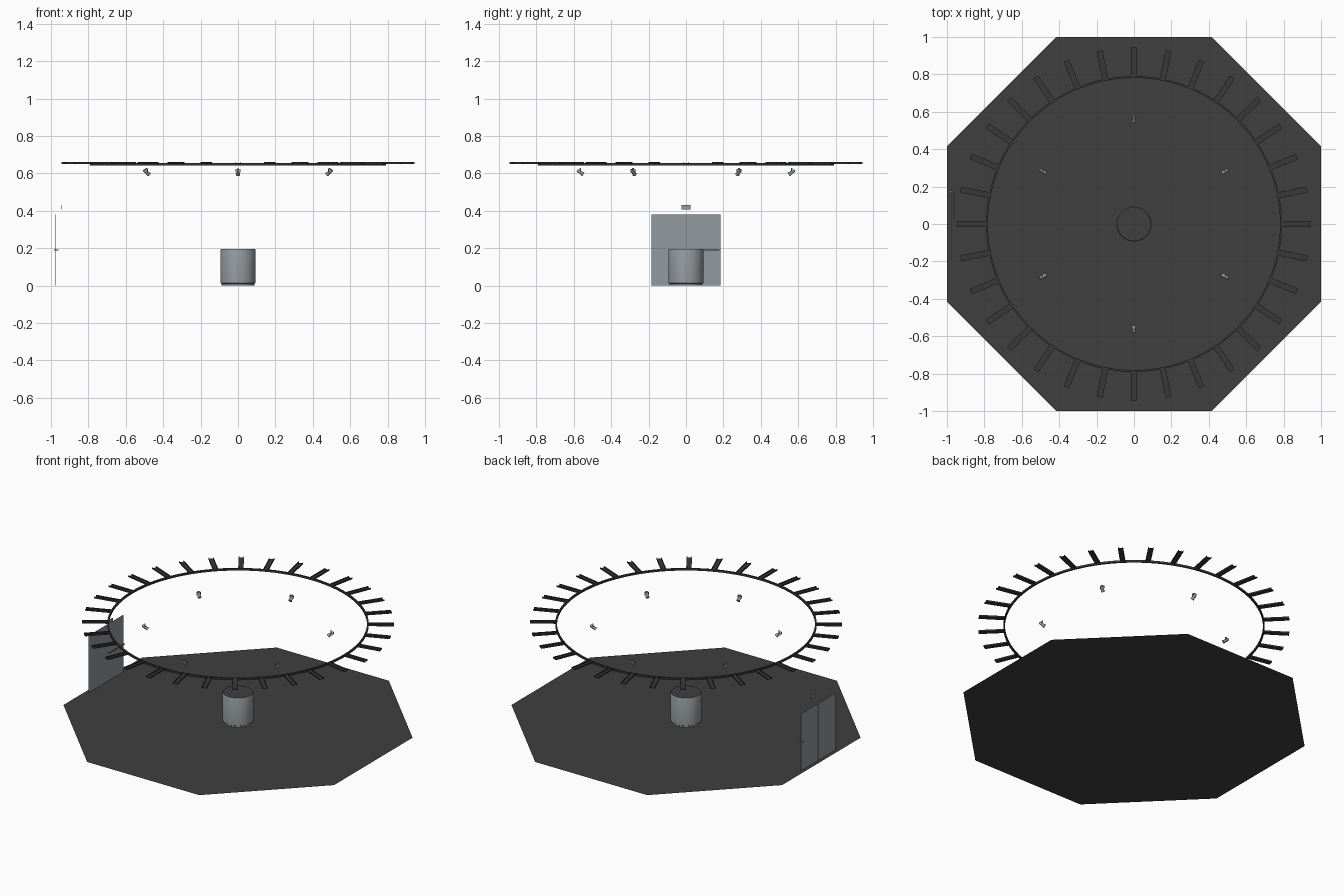
import bpy, bmesh, math
from mathutils import Matrix, Vector

if "Cube" in bpy.data.objects:
    bpy.data.objects.remove(bpy.data.objects["Cube"])


def material(name, rgb):
    m = bpy.data.materials.new(name)
    m.diffuse_color = (*rgb, 1)
    m.use_nodes = True
    m.node_tree.nodes["Principled BSDF"].inputs["Base Color"].default_value = m.diffuse_color
    return m


CHARCOAL = material("charcoal", (0.05, 0.05, 0.05))
BLACK = material("truss_black", (0.04, 0.04, 0.04))
STEEL = material("steel_grey", (0.29, 0.32, 0.34))


def finish(name, bm, mats, smooth=False):
    mesh = bpy.data.meshes.new(name)
    bm.to_mesh(mesh)
    bm.free()
    for m in mats:
        mesh.materials.append(m)
    ob = bpy.data.objects.new(name, mesh)
    bpy.context.collection.objects.link(ob)
    if smooth:
        bpy.context.view_layer.objects.active = ob
        ob.select_set(True)
        bpy.ops.object.shade_smooth_by_angle(angle=math.radians(35))
        ob.select_set(False)
    return ob


def box(bm, lo, hi, mat=Matrix()):
    lo, hi = Vector(lo), Vector(hi)
    m = mat @ Matrix.Translation((lo + hi) / 2) @ Matrix.Diagonal((*(hi - lo), 1))
    bmesh.ops.create_cube(bm, size=1, matrix=m)


def lathe(bm, profile, n, mat=Matrix()):
    """Revolve (radius, height) points round z and cap both ends."""
    rings = [[bm.verts.new(mat @ Vector((r * math.cos(2 * math.pi * i / n),
                                         r * math.sin(2 * math.pi * i / n), z)))
              for i in range(n)] for r, z in profile]
    for a, b in zip(rings, rings[1:]):
        for i in range(n):
            j = (i + 1) % n
            bm.faces.new((a[i], a[j], b[j], b[i]))
    bm.faces.new(rings[0][::-1])
    return bm.faces.new(rings[-1])


# Octagonal floor, a single flat sheet
bm = bmesh.new()
r = 1 / math.cos(math.pi / 8)
bm.faces.new([bm.verts.new((r * math.cos(a), r * math.sin(a), 0))
              for a in (math.pi / 8 + k * math.pi / 4 for k in range(8))])
finish("floor", bm, [CHARCOAL])

# Central drum with recessed foot and dark top
bm = bmesh.new()
lathe(bm, [(0.088, 0.001), (0.088, 0.010), (0.094, 0.014), (0.094, 0.190),
           (0.091, 0.197)], 48).material_index = 1
finish("drum", bm, [STEEL, CHARCOAL], True)

# Overhead ring
bm = bmesh.new()
n = 96
loops = [[bm.verts.new((rad * math.cos(2 * math.pi * i / n),
                        rad * math.sin(2 * math.pi * i / n), z)) for i in range(n)]
         for rad, z in ((0.781, 0.643), (0.791, 0.643), (0.791, 0.656), (0.781, 0.656))]
for k in range(4):
    a, b = loops[k], loops[(k + 1) % 4]
    for i in range(n):
        j = (i + 1) % n
        bm.faces.new((a[i], b[i], b[j], a[j])[::-1])
bmesh.ops.recalc_face_normals(bm, faces=bm.faces)
finish("overhead_ring", bm, [BLACK], True)

# 32 radial channel beams
bm = bmesh.new()
for k in range(32):
    rot = Matrix.Rotation(k * math.pi / 16, 4, 'Z')
    box(bm, (0.787, -0.016, 0.651), (0.944, 0.016, 0.654), rot)
    for s in (-0.0145, 0.0145):
        box(bm, (0.787, s - 0.0015, 0.651), (0.944, s + 0.0015, 0.661), rot)
finish("radial_beams", bm, [BLACK])

# Six spotlights aimed at the centre
for k in range(6):
    bm = bmesh.new()
    place = Matrix.Rotation(math.radians(30 + 60 * k), 4, 'Z') @ Matrix.Translation((0.565, 0, 0.606))
    tilt = place @ Matrix.Rotation(math.radians(-125), 4, 'Y')
    lathe(bm, [(0.006, -0.020), (0.009, -0.014), (0.009, 0.008), (0.012, 0.020)], 16, tilt)
    for s in (-0.0125, 0.0125):  # yoke arms
        box(bm, (-0.003, s - 0.001, -0.002), (0.003, s + 0.001, 0.017), place)
    box(bm, (-0.003, -0.0135, 0.015), (0.003, 0.0135, 0.018), place)
    box(bm, (-0.004, -0.004, 0.018), (0.004, 0.004, 0.024), place)
    finish(f"spotlight_{k + 1}", bm, [STEEL], True)

# Double door: two thin leaves
for name, y0, y1 in (("door_leaf_front", -0.184, -0.0008), ("door_leaf_back", 0.0008, 0.184)):
    bm = bmesh.new()
    box(bm, (-0.977, y0, 0.001), (-0.974, y1, 0.380))
    finish(name, bm, [STEEL])

# Push bar on the inside of one leaf
bm = bmesh.new()
box(bm, (-0.964, 0.015, 0.189), (-0.960, 0.178, 0.194))
for y in (0.018, 0.172):
    box(bm, (-0.975, y, 0.189), (-0.962, y + 0.004, 0.194))
box(bm, (-0.984, 0.165, 0.188), (-0.976, 0.178, 0.194))
finish("door_push_bar", bm, [STEEL])

# Hanging sign plate over the door
bm = bmesh.new()
box(bm, (-0.944, -0.023, 0.408), (-0.940, 0.023, 0.430))
finish("door_sign", bm, [STEEL])
